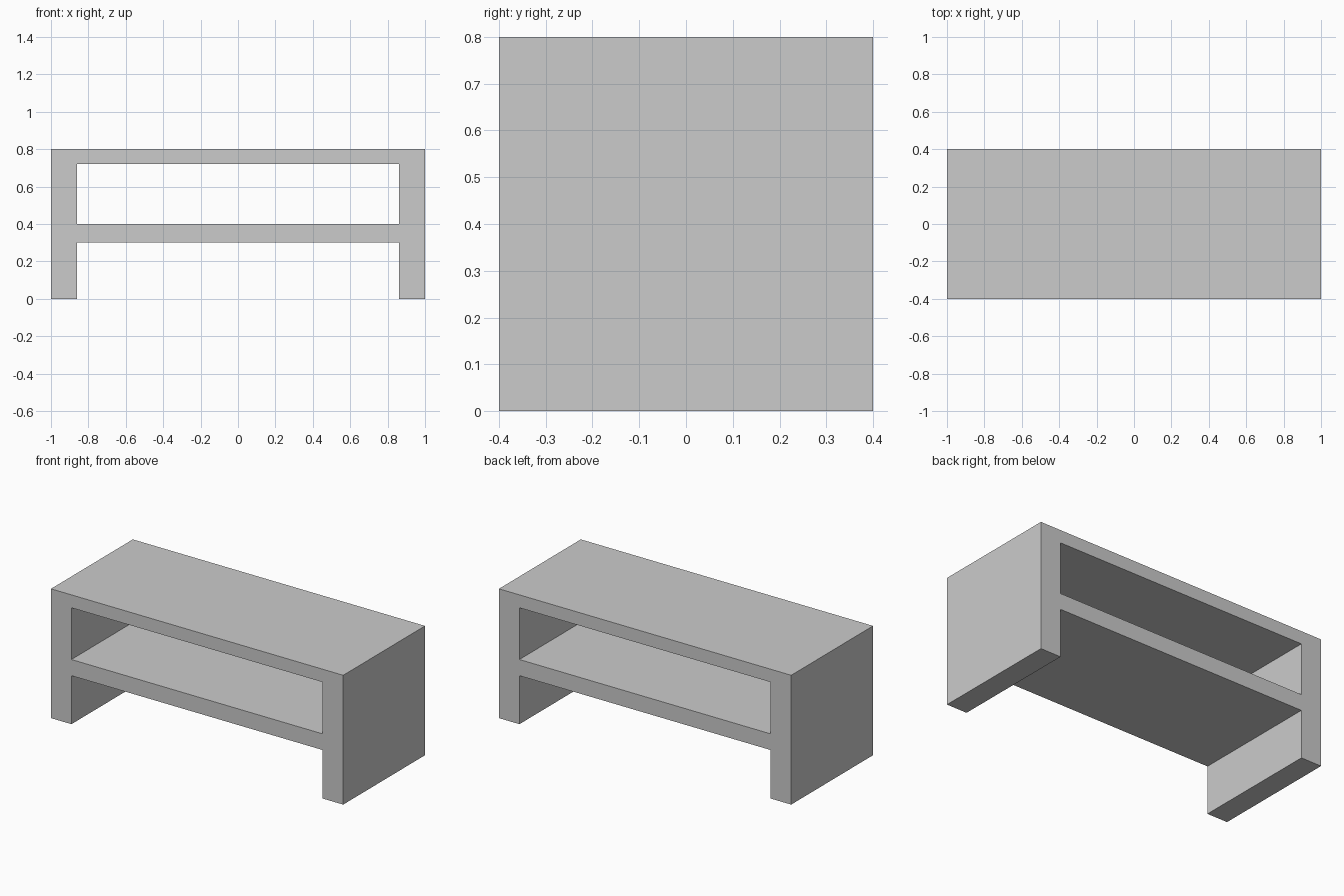
import bpy, bmesh

if "Cube" in bpy.data.objects:
    bpy.data.objects.remove(bpy.data.objects["Cube"])

W, H, DEPTH = 1.0, 0.8, 0.8        # half width, height, depth
INNER = 0.86                       # inner half width between the side panels
TOP_UNDER, SHELF_TOP, SHELF_UNDER = 0.72, 0.40, 0.30

bm = bmesh.new()


def add_loop(points):
    verts = [bm.verts.new((x, 0, z)) for x, z in points]
    return [bm.edges.new((v, verts[i - 1])) for i, v in enumerate(verts)]


# Front outline: side panels, top, and the open space below the shelf
edges = add_loop([(-W, 0), (-INNER, 0), (-INNER, SHELF_UNDER), (INNER, SHELF_UNDER),
                  (INNER, 0), (W, 0), (W, H), (-W, H)])
# Opening between shelf and top
edges += add_loop([(-INNER, SHELF_TOP), (INNER, SHELF_TOP),
                   (INNER, TOP_UNDER), (-INNER, TOP_UNDER)])
bmesh.ops.triangle_fill(bm, edges=edges, use_beauty=True, normal=(0, -1, 0))
bmesh.ops.recalc_face_normals(bm, faces=bm.faces[:])

mesh = bpy.data.meshes.new("table_body")
bm.to_mesh(mesh)
bm.free()
table = bpy.data.objects.new("table_body", mesh)
bpy.context.collection.objects.link(table)

# Full depth, centred on y = 0
solid = table.modifiers.new("depth", 'SOLIDIFY')
solid.thickness = DEPTH
solid.offset = 0
